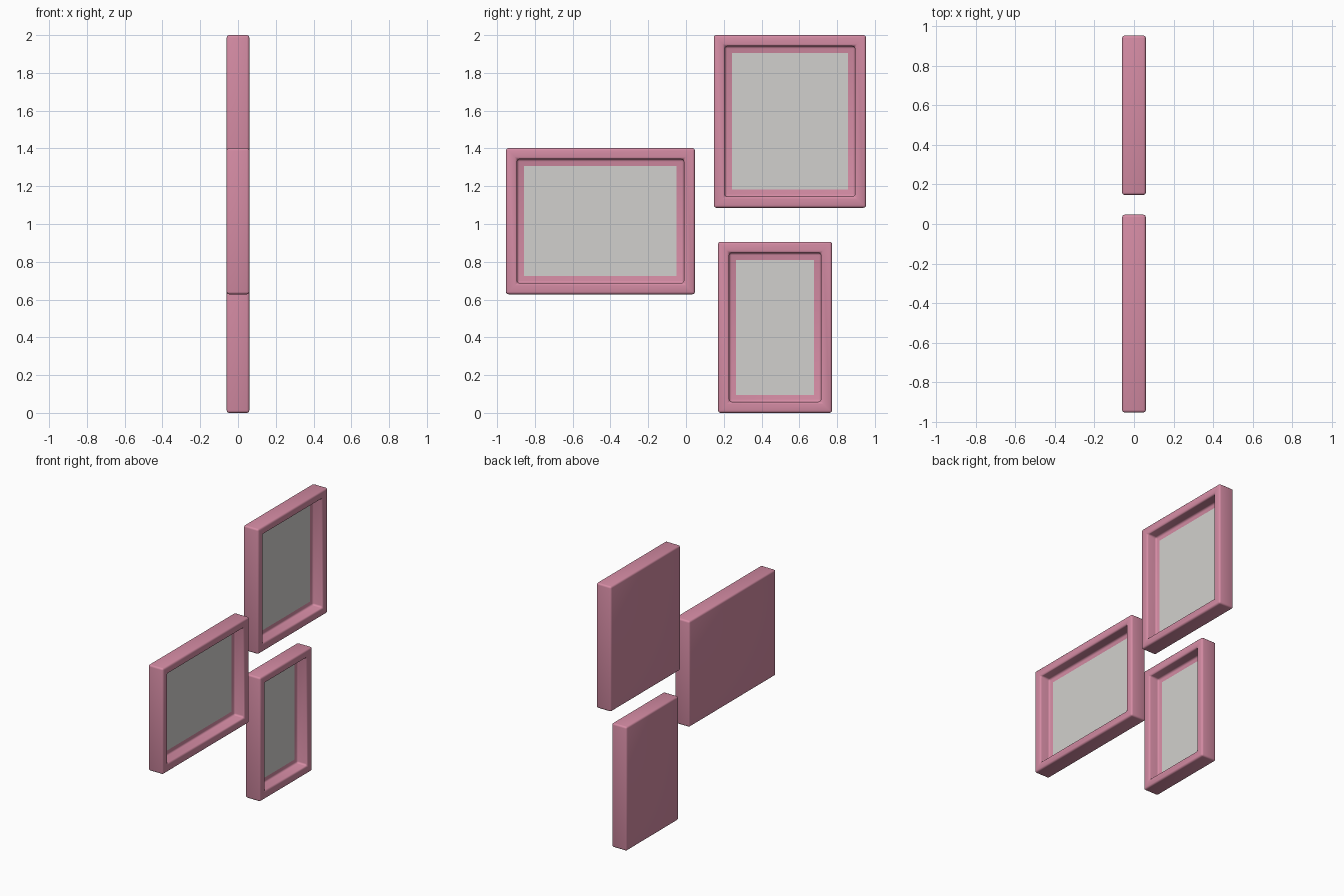
import bpy
import bmesh
import math

if "Cube" in bpy.data.objects:
    bpy.data.objects.remove(bpy.data.objects["Cube"], do_unlink=True)

HALF_DEPTH = 0.06    # frame runs from -x (solid back) to +x (open face)
BORDER = 0.083       # width of the moulding
RECESS = 0.08        # depth of the opening
ROUND = 0.013        # edge rounding


def make_material(name, rgb):
    mat = bpy.data.materials.new(name)
    mat.use_nodes = True
    mat.diffuse_color = (*rgb, 1)
    mat.node_tree.nodes["Principled BSDF"].inputs["Base Color"].default_value = (*rgb, 1)
    return mat


pink = make_material("rose pink", (0.66, 0.26, 0.37))
grey = make_material("light grey", (0.64, 0.63, 0.61))


def make_box(bm, x0, x1, y0, y1, z0, z1):
    bmesh.ops.create_cube(bm, size=1)
    bmesh.ops.scale(bm, vec=(x1 - x0, y1 - y0, z1 - z0), verts=bm.verts)
    bmesh.ops.translate(bm, vec=((x0 + x1) / 2, (y0 + y1) / 2, (z0 + z1) / 2), verts=bm.verts)


def finish(bm, name, mat):
    bmesh.ops.recalc_face_normals(bm, faces=bm.faces)
    mesh = bpy.data.meshes.new(name)
    bm.to_mesh(mesh)
    bm.free()
    mesh.materials.append(mat)
    obj = bpy.data.objects.new(name, mesh)
    bpy.context.collection.objects.link(obj)
    return obj


def picture_frame(name, y0, y1, z0, z1):
    # Moulding with solid back: inset the open face and push it in
    bm = bmesh.new()
    make_box(bm, -HALF_DEPTH, HALF_DEPTH, y0, y1, z0, z1)
    bm.normal_update()
    face = max(bm.faces, key=lambda f: f.normal.x)
    bmesh.ops.inset_region(bm, faces=[face], thickness=BORDER)
    ext = bmesh.ops.extrude_discrete_faces(bm, faces=[face])
    bmesh.ops.translate(bm, vec=(-RECESS, 0, 0), verts=ext["faces"][0].verts)
    frame = finish(bm, name + "_frame", pink)
    bevel = frame.modifiers.new("rounded edges", "BEVEL")
    bevel.width = ROUND
    bevel.segments = 3
    bevel.limit_method = "ANGLE"
    bpy.ops.object.select_all(action="DESELECT")
    frame.select_set(True)
    bpy.context.view_layer.objects.active = frame
    bpy.ops.object.modifier_apply(modifier=bevel.name)
    bpy.ops.object.shade_smooth_by_angle(angle=math.radians(50))

    # Flat picture panel resting on the recess floor
    bm = bmesh.new()
    floor = HALF_DEPTH - RECESS
    m = BORDER + ROUND
    make_box(bm, floor - 0.002, floor + 0.002, y0 + m, y1 - m, z0 + m, z1 - m)
    finish(bm, name + "_picture", grey)


picture_frame("upper", 0.147, 0.953, 1.086, 2.0)
picture_frame("wide", -0.953, 0.047, 0.628, 1.402)
picture_frame("lower", 0.17, 0.773, 0.0, 0.906)
